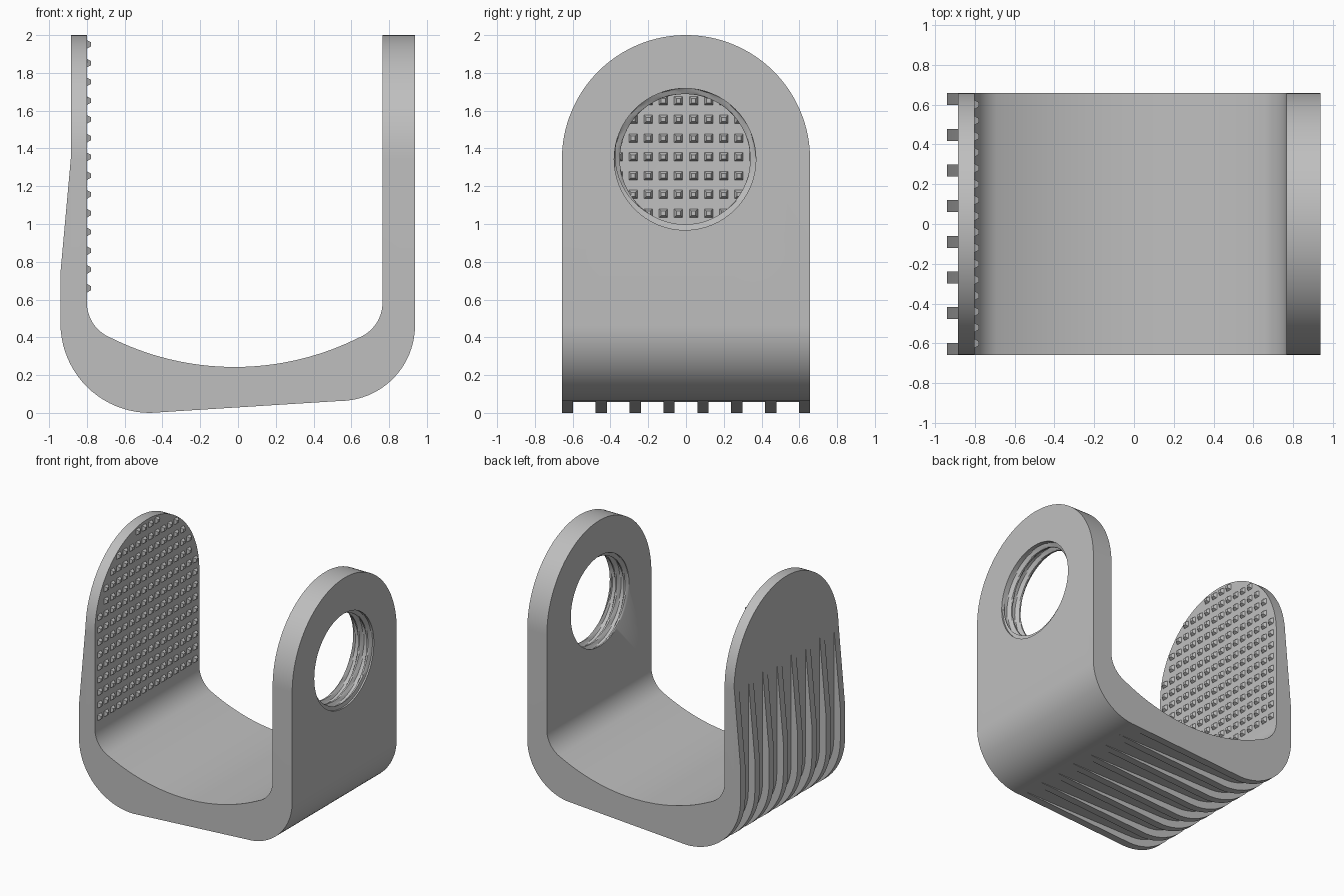
import bpy, bmesh
from math import sin, cos, pi, radians, hypot
from mathutils import Matrix, Vector

if "Cube" in bpy.data.objects:
    bpy.data.objects.remove(bpy.data.objects["Cube"], do_unlink=True)

grey = bpy.data.materials.new("plain grey")
grey.use_nodes = True
grey.diffuse_color = (0.52, 0.52, 0.52, 1)
grey.node_tree.nodes["Principled BSDF"].inputs["Base Color"].default_value = (0.52, 0.52, 0.52, 1)

HALF = 0.657          # half depth, also the arch radius
ARCH_Z = 2 - HALF


def make(name, bm):
    bmesh.ops.recalc_face_normals(bm, faces=bm.faces)
    mesh = bpy.data.meshes.new(name)
    bm.to_mesh(mesh)
    bm.free()
    mesh.materials.append(grey)
    ob = bpy.data.objects.new(name, mesh)
    bpy.context.collection.objects.link(ob)
    return ob


def activate(ob):
    bpy.ops.object.select_all(action='DESELECT')
    ob.select_set(True)
    bpy.context.view_layer.objects.active = ob


def smooth(ob):
    activate(ob)
    bpy.ops.object.shade_smooth_by_angle(angle=radians(30))


def arc(cx, cz, r, a0, a1, n=16):
    angles = [radians(a0 + (a1 - a0) * i / n) for i in range(n + 1)]
    return [(cx + r * cos(a), cz + r * sin(a)) for a in angles]


def extrude(bm, points, place, lo, hi):
    """Closed outline pushed from lo to hi; place(a, b, t) gives the 3D point."""
    face = bm.faces.new([bm.verts.new(place(a, b, lo)) for a, b in points])
    out = bmesh.ops.extrude_face_region(bm, geom=[face])
    verts = [g for g in out["geom"] if isinstance(g, bmesh.types.BMVert)]
    shift = Vector(place(0, 0, hi)) - Vector(place(0, 0, lo))
    bmesh.ops.translate(bm, verts=verts, vec=shift)


def along_y(a, b, t):
    return (a, t, b)


def along_x(a, b, t):
    return (t, a, b)


def boolean(ob, cutter, operation):
    mod = ob.modifiers.new(operation, 'BOOLEAN')
    mod.operation, mod.object, mod.solver = operation, cutter, 'EXACT'
    activate(ob)
    bpy.ops.object.modifier_apply(modifier=mod.name)
    bpy.data.objects.remove(cutter, do_unlink=True)


# U-shaped body: curved saddle inside, rounded corners outside
TILT = 27.35
inner = (arc(-0.6, 0.584, 0.2, 180, 270 - TILT)
         + arc(-0.0175, 1.711, 1.468, 270 - TILT, 270 + TILT, 32)[1:-1]
         + arc(0.565, 0.584, 0.2, 270 + TILT, 360))
right_corner = arc(0.537, 0.463, 0.4, 0, -90, 20)
left_corner = arc(-0.465, 0.475, 0.418, -90, -180, 20)
outline = ([(-0.8, 2.1)] + inner + [(0.765, 2.1), (0.937, 2.1)]
           + right_corner + left_corner + [(-0.883, 2.1)])
bm = bmesh.new()
extrude(bm, outline, along_y, -0.9, 0.9)
body = make("body", bm)

# Round both walls into arches
bm = bmesh.new()
arch = [(-HALF, -0.2), (HALF, -0.2)] + arc(0, ARCH_Z, HALF, 0, 180, 64)
extrude(bm, arch, along_x, -1.2, 1.2)
boolean(body, make("arch_cutter", bm), 'INTERSECT')

# Threaded hole through the left wall
SEG, STEPS, PITCH = 64, 42, 0.075


def thread_radius(x, turn):
    if x > 0.92:
        return 0.375
    phase = (x / PITCH + turn) % 1
    return 0.345 + 0.03 * min(1, max(0, 2 - abs(phase - 0.5) * 5))


bm = bmesh.new()
rings = []
for s in range(STEPS + 1):
    x = 0.72 + 0.26 * s / STEPS
    ring = []
    for i in range(SEG):
        a = 2 * pi * i / SEG
        r = thread_radius(x, i / SEG)
        ring.append(bm.verts.new((x, r * cos(a) - 0.005, ARCH_Z + r * sin(a))))
    rings.append(ring)
for lower, upper in zip(rings, rings[1:]):
    for i in range(SEG):
        j = (i + 1) % SEG
        bm.faces.new((lower[i], lower[j], upper[j]))
        bm.faces.new((lower[i], upper[j], upper[i]))
bm.faces.new(rings[0])
bm.faces.new(rings[-1])
boolean(body, make("thread_cutter", bm), 'DIFFERENCE')
smooth(body)

# Eight tapering ribs wrapping the right wall and the underside
rib = ([(-0.883, 1.37), (-0.94, 0.74)] + arc(-0.465, 0.475, 0.475, 180, 270, 20)
       + [(0.537, 0.063)] + left_corner)
bm = bmesh.new()
RIBS, WIDTH = 8, 0.06
for k in range(RIBS):
    y = -HALF + k * (2 * HALF - WIDTH) / (RIBS - 1)
    extrude(bm, rib, along_y, y, y + WIDTH)
smooth(make("grip_ribs", bm))

# Grid of blunt pyramids on the inner face of the right wall
bm = bmesh.new()
turn = Matrix.Rotation(pi / 2, 4, 'Y') @ Matrix.Rotation(pi / 4, 4, 'Z')
for row in range(14):
    z = 0.66 + row * 0.0993
    for col in range(16):
        y = (col - 7.5) * 0.08
        if hypot(y, max(0, z - ARCH_Z)) > 0.632:
            continue
        bmesh.ops.create_cone(bm, cap_ends=True, segments=4, radius1=0.033,
                              radius2=0.016, depth=0.022,
                              matrix=Matrix.Translation((-0.79, y, z)) @ turn)
make("grip_studs", bm)
